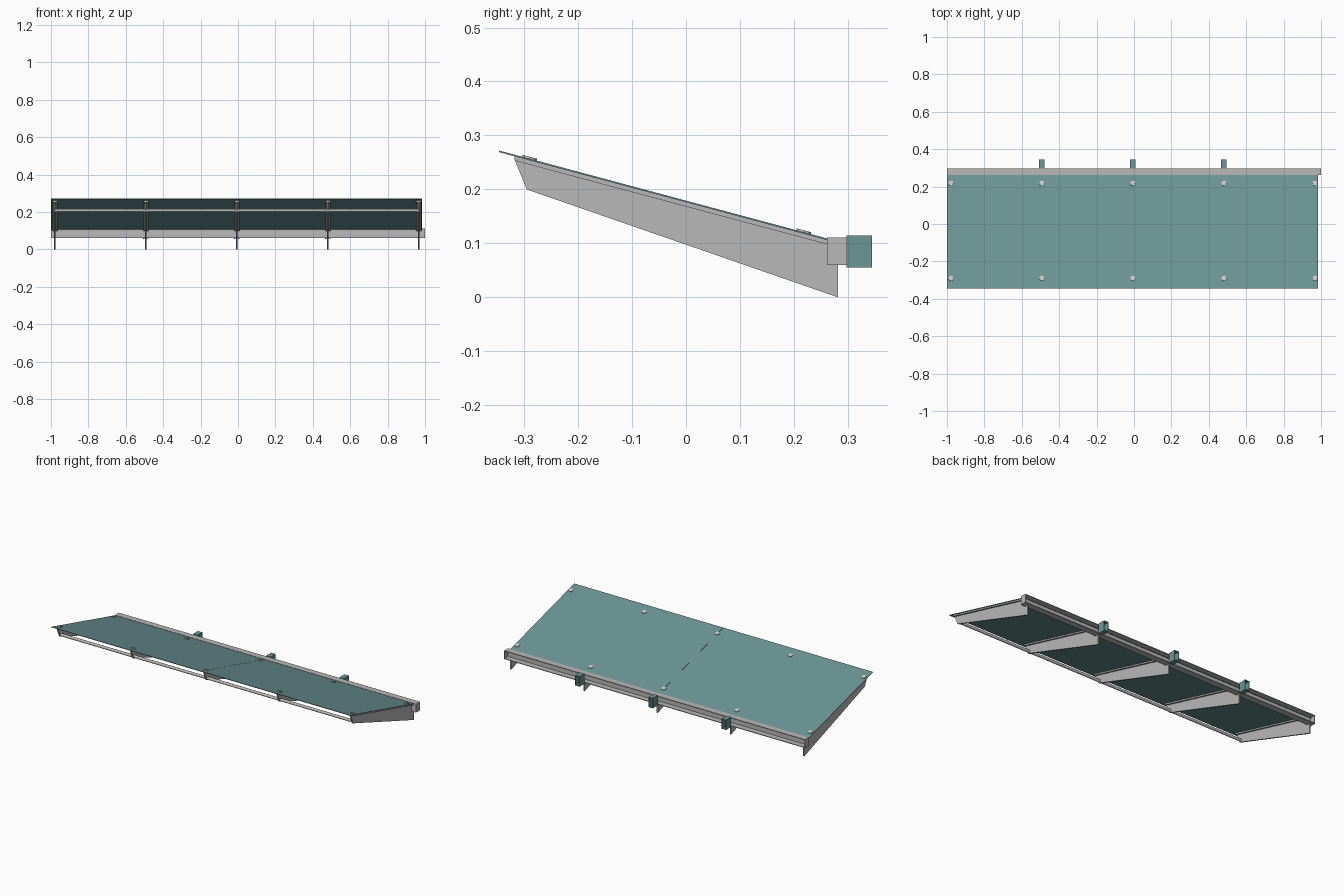
import bpy, bmesh, math
from mathutils import Matrix, Vector

cube = bpy.data.objects.get("Cube")
if cube:
    bpy.data.objects.remove(cube, do_unlink=True)


def material(name, rgb):
    m = bpy.data.materials.new(name)
    m.use_nodes = True
    m.diffuse_color = (*rgb, 1)
    m.node_tree.nodes["Principled BSDF"].inputs["Base Color"].default_value = (*rgb, 1)
    return m


TEAL = material("teal_paint", (0.15, 0.3, 0.3))
GREY = material("light_grey_metal", (0.48, 0.48, 0.48))
BOLT = material("pale_bolt_metal", (0.58, 0.58, 0.55))

SLOPE = math.tan(math.radians(15))
RIBS = [-0.979 + 0.4865 * i for i in range(5)]


def roof_z(y):
    return 0.272 - SLOPE * (y + 0.346)


def finish(name, bm, mat):
    bmesh.ops.recalc_face_normals(bm, faces=bm.faces)
    mesh = bpy.data.meshes.new(name)
    bm.to_mesh(mesh)
    bm.free()
    mesh.materials.append(mat)
    ob = bpy.data.objects.new(name, mesh)
    bpy.context.collection.objects.link(ob)
    return ob


def prism(name, profile, x0, x1, mat):
    """Extrude a (y, z) profile along x."""
    bm = bmesh.new()
    face = bm.faces.new([bm.verts.new((x0, y, z)) for y, z in profile])
    ext = bmesh.ops.extrude_face_region(bm, geom=[face])
    moved = [v for v in ext["geom"] if isinstance(v, bmesh.types.BMVert)]
    bmesh.ops.translate(bm, verts=moved, vec=(x1 - x0, 0, 0))
    return finish(name, bm, mat)


def sloped(y0, y1, top, bottom):
    """Profile of a strip lying parallel to the roof."""
    return [(y0, roof_z(y0) - top), (y1, roof_z(y1) - top),
            (y1, roof_z(y1) - bottom), (y0, roof_z(y0) - bottom)]


def cylinder(name, centre, radius, depth, sides, rotation, mat):
    bm = bmesh.new()
    bmesh.ops.create_cone(bm, cap_ends=True, segments=sides, radius1=radius,
                          radius2=radius, depth=depth,
                          matrix=Matrix.Translation(Vector(centre)) @ rotation)
    return finish(name, bm, mat)


# Two roof sheets meeting at the middle rib
seam = RIBS[2]
prism("roof_sheet_right", sloped(-0.346, 0.268, 0, 0.003), -1.0, seam - 0.0005, TEAL)
prism("roof_sheet_left", sloped(-0.346, 0.268, 0, 0.003), seam + 0.0005, 0.985, TEAL)

# Tapered ribs with a flange on top, and bolts through the sheet
rib_profile = [(-0.318, roof_z(-0.318) - 0.008), (-0.295, 0.2), (0.282, 0), (0.282, 0.06),
               (0.261, 0.06), (0.261, roof_z(0.261) - 0.008)]
tilt = Matrix.Rotation(math.radians(-15), 4, "X")
for i, x in enumerate(RIBS):
    prism(f"rib_{i}", rib_profile, x - 0.004, x + 0.004, GREY)
    prism(f"rib_flange_{i}", sloped(-0.318, 0.261, 0.003, 0.011), x - 0.014, x + 0.014, GREY)
    for place, y in (("front", -0.29), ("back", 0.218)):
        cylinder(f"bolt_{place}_{i}", (x, y, roof_z(y) + 0.001), 0.014, 0.005, 8, tilt, BOLT)

# Round bar joining the rib tips
bar = cylinder("front_bar", ((RIBS[0] + RIBS[4]) / 2, -0.286, 0.2085), 0.0085,
               RIBS[4] - RIBS[0], 16, Matrix.Rotation(math.pi / 2, 4, "Y"), GREY)
bpy.context.view_layer.objects.active = bar
bar.select_set(True)
bpy.ops.object.shade_smooth_by_angle()

# Rear channel open to the back, with closed ends
t = 0.004
y0, y1, z0, z1 = 0.261, 0.298, 0.06, 0.111
prism("rear_channel", [(y0, z0), (y1, z0), (y1, z0 + t), (y0 + t, z0 + t),
                       (y0 + t, z1 - t), (y1, z1 - t), (y1, z1), (y0, z1)],
      -1 + t, 1 - t, GREY)
for side, x in (("right", -1), ("left", 1 - t)):
    prism(f"channel_end_{side}", [(y0, z0), (y1, z0), (y1, z1), (y0, z1)], x, x + t, GREY)

# Hollow wall brackets behind the inner ribs
for i, x in enumerate(RIBS[1:4]):
    bm = bmesh.new()
    loops = []
    for inset in (0, t):
        a, b, c = 0.015 - inset, 0.055 + inset, 0.115 - inset
        corners = [(x - a, b), (x + a, b), (x + a, c), (x - a, c)]
        loops.append([bm.verts.new((px, 0.297, pz)) for px, pz in corners])
    outer, inner = loops
    ring = [bm.faces.new((outer[k], outer[(k + 1) % 4], inner[(k + 1) % 4], inner[k]))
            for k in range(4)]
    ext = bmesh.ops.extrude_face_region(bm, geom=ring)
    moved = [v for v in ext["geom"] if isinstance(v, bmesh.types.BMVert)]
    bmesh.ops.translate(bm, verts=moved, vec=(0, 0.048, 0))
    finish(f"wall_bracket_{i}", bm, TEAL)
